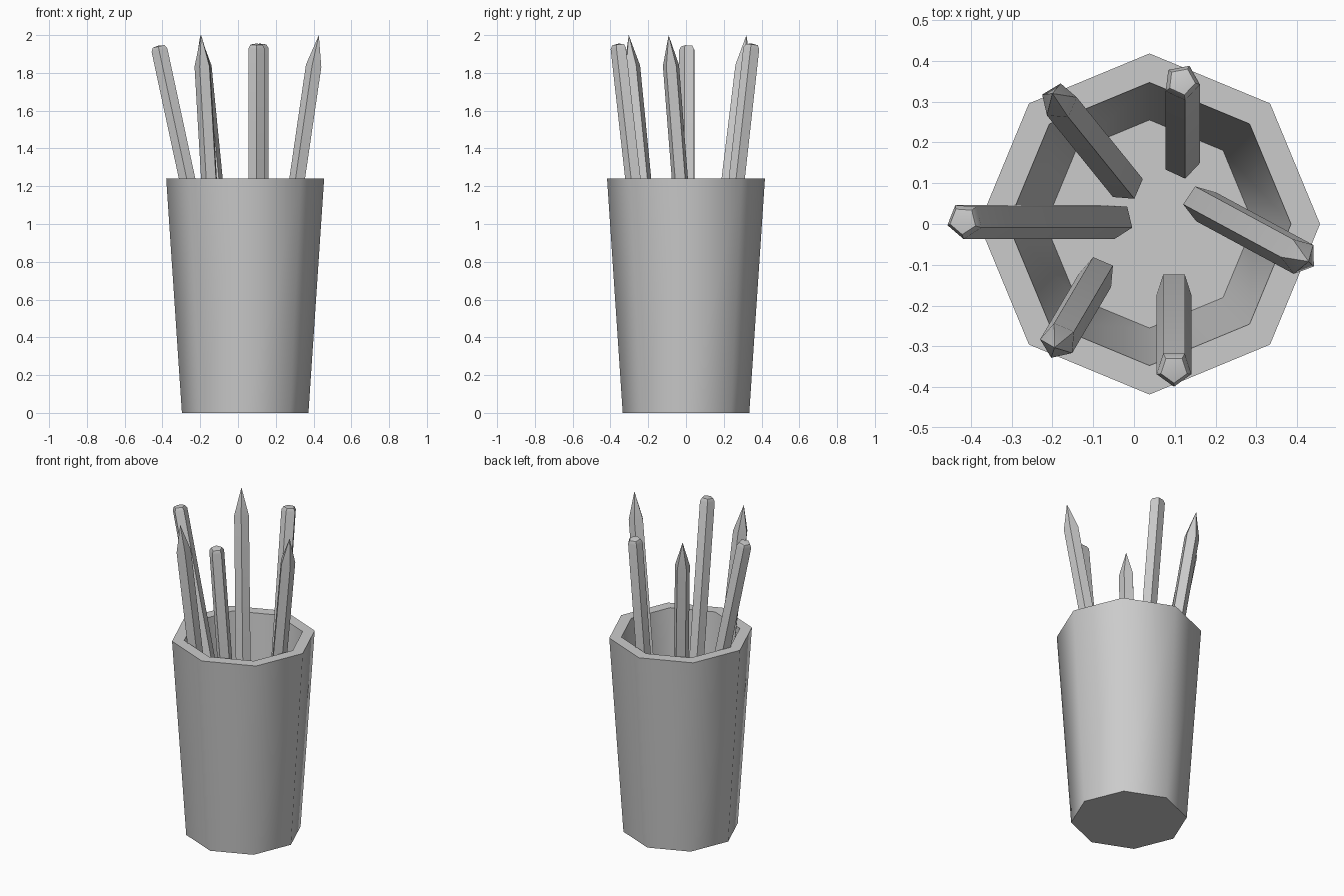
import bpy, math
from mathutils import Vector

if "Cube" in bpy.data.objects:
    bpy.data.objects.remove(bpy.data.objects["Cube"])

grey = bpy.data.materials.new("plain_grey")
grey.diffuse_color = (0.6, 0.6, 0.6, 1)
grey.use_nodes = True
grey.node_tree.nodes["Principled BSDF"].inputs["Base Color"].default_value = grey.diffuse_color


def ring(axis_point, rot, radius, sides, start):
    """Points of a regular polygon turned by rot around axis_point."""
    return [axis_point + rot @ Vector((radius * math.cos(start + i * math.tau / sides),
                                       radius * math.sin(start + i * math.tau / sides), 0))
            for i in range(sides)]


def loft(name, rings, tip=None):
    """Skin a stack of rings, closed by end caps or a pointed tip."""
    n = len(rings[0])
    verts = [p for r in rings for p in r]
    faces = [list(range(n))[::-1]]
    for k in range(len(rings) - 1):
        for i in range(n):
            j = (i + 1) % n
            faces.append((k * n + i, k * n + j, (k + 1) * n + j, (k + 1) * n + i))
    last = (len(rings) - 1) * n
    if tip is None:
        faces.append(list(range(last, last + n)))
    else:
        verts.append(tip)
        faces += [(last + i, last + (i + 1) % n, len(verts) - 1) for i in range(n)]
    mesh = bpy.data.meshes.new(name)
    mesh.from_pydata(verts, [], faces)
    mesh.materials.append(grey)
    obj = bpy.data.objects.new(name, mesh)
    bpy.context.collection.objects.link(obj)
    bpy.ops.object.select_all(action='DESELECT')
    obj.select_set(True)
    bpy.context.view_layer.objects.active = obj
    bpy.ops.object.shade_smooth_by_angle(angle=math.radians(50))
    return obj


# Eight-sided tapered cup: outside up, over the rim, down to the inner floor
upright = Vector((0, 0, 1)).rotation_difference(Vector((0, 0, 1)))
cup_profile = [(0.335, 0), (0.418, 1.24), (0.347, 1.24), (0.255, 0.18)]
loft("cup", [ring(Vector((0.038, 0, z)), upright, r, 8, 0) for r, z in cup_profile])


# Five-sided pencils: bottom centre, top centre, turn of the section, sharpened or blunt
def pencil(name, bottom, top, turn, sharp):
    bottom, top = Vector(bottom), Vector(top)
    axis = (top - bottom).normalized()
    rot = Vector((0, 0, 1)).rotation_difference(axis)
    a = math.radians(turn)
    r = 0.045
    base = ring(bottom, rot, r, 5, a)
    if sharp:
        loft(name, [base, ring(top - axis * 0.165, rot, r, 5, a)], top)
    else:
        loft(name, [base, ring(top - axis * 0.025, rot, r, 5, a),
                    ring(top - axis * 0.005, rot, r * 0.75, 5, a)], top)


pencil("blunt_pencil_left", (-0.045, 0.008, 0.2), (-0.42, 0.008, 1.945), 50, False)
pencil("blunt_pencil_front", (0.098, -0.16, 0.2), (0.098, -0.357, 1.955), 270, False)
pencil("blunt_pencil_back", (0.117, 0.155, 0.2), (0.117, 0.35, 1.955), 65, False)
pencil("sharp_pencil_right", (0.165, 0.05, 0.2), (0.428, -0.092, 2.0), 110, True)
pencil("sharp_pencil_back_left", (-0.022, 0.1, 0.2), (-0.2, 0.32, 2.0), 13, True)
pencil("sharp_pencil_front_left", (-0.09, -0.125, 0.2), (-0.195, -0.303, 2.0), 103, True)
